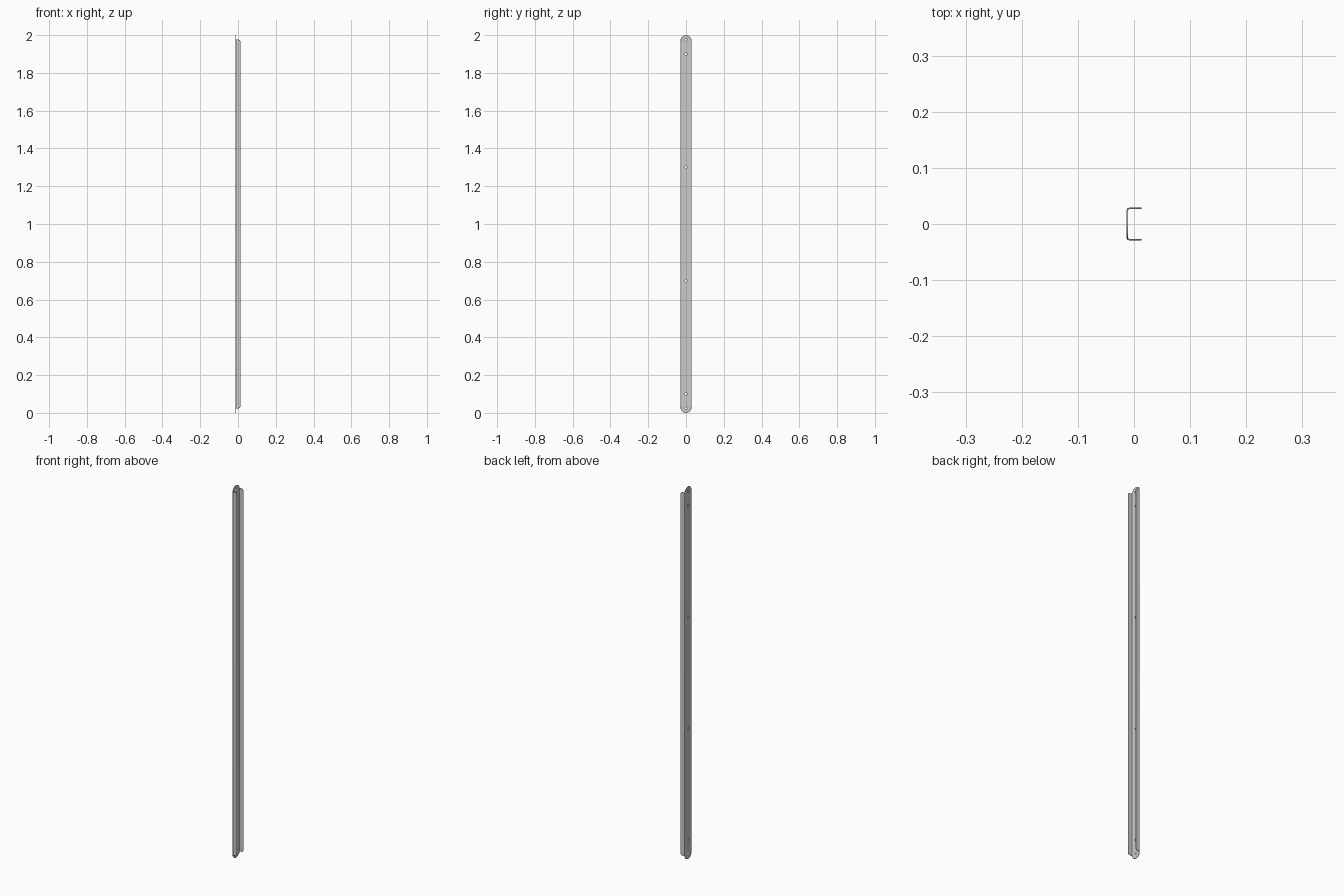
import bpy, bmesh
from math import sin, cos, pi, radians

if "Cube" in bpy.data.objects:
    bpy.data.objects.remove(bpy.data.objects["Cube"])

H, W, X, T = 2.0, 0.029, 0.0134, 0.0027   # height, half width, half depth, sheet thickness
END = 0.024                               # flange inset from each end


def arc(cx, cy, r, a0, a1, n):
    return [(cx + r * cos(radians(a0 + (a1 - a0) * i / n)),
             cy + r * sin(radians(a0 + (a1 - a0) * i / n))) for i in range(n + 1)]


def prism(name, pts, place, lo, hi):
    """Extrude a 2D outline; place(u, v, w) maps it into space."""
    bm = bmesh.new()
    a = [bm.verts.new(place(u, v, lo)) for u, v in pts]
    b = [bm.verts.new(place(u, v, hi)) for u, v in pts]
    bm.faces.new(a)
    bm.faces.new(b[::-1])
    for i in range(len(pts)):
        j = (i + 1) % len(pts)
        bm.faces.new((a[i], b[i], b[j], a[j]))
    bmesh.ops.recalc_face_normals(bm, faces=bm.faces)
    me = bpy.data.meshes.new(name)
    bm.to_mesh(me)
    bm.free()
    ob = bpy.data.objects.new(name, me)
    bpy.context.collection.objects.link(ob)
    return ob


def boolean(ob, cutter, op):
    m = ob.modifiers.new("cut", 'BOOLEAN')
    m.operation, m.object, m.solver = op, cutter, 'EXACT'
    bpy.context.view_layer.objects.active = ob
    bpy.ops.object.modifier_apply(modifier=m.name)
    bpy.data.objects.remove(cutter)


# bent sheet U-channel, web on the -x side
R = 0.005
half = [(X, W)] + arc(-X + R, W - R, R, 90, 180, 6)
inner = arc(-X + R, W - R, R - T, 180, 90, 6) + [(X, W - T)]
pts = half + [(x, -y) for x, y in half[::-1]]
pts += [(x, -y) for x, y in inner[::-1]] + inner
channel = prism("wall_channel", pts, lambda u, v, w: (u, v, w), 0, H)

# side outline: shorter flanges with rounded free corners
C, E = 0.012, X + 0.0001
xw = -X + T + 0.0003
low = [(-0.03, -0.01), (xw, -0.01), (xw, END)] + arc(E - C, END + C, C, 270, 360, 8)
side = low + [(x, H - z) for x, z in low[::-1]]
boolean(channel, prism("side_cutter", side, lambda u, v, w: (u, w, v), -0.1, 0.1), 'INTERSECT')

# rounded ends of the web
S = W + 0.0001
stadium = arc(0, H - W, S, 0, 180, 32) + arc(0, W, S, 180, 360, 32)
boolean(channel, prism("end_cutter", stadium, lambda u, v, w: (w, u, v), -0.1, 0.1), 'INTERSECT')

# screw holes
for z in (0.025, 0.1, 0.7, 1.3, 1.9, 1.975):
    ring = arc(0, z, 0.006, 0, 345, 23)
    boolean(channel, prism("hole_cutter", ring, lambda u, v, w: (w, u, v), -0.1, 0.1), 'DIFFERENCE')

channel.select_set(True)
bpy.context.view_layer.objects.active = channel
bpy.ops.object.shade_smooth_by_angle(angle=radians(30))
